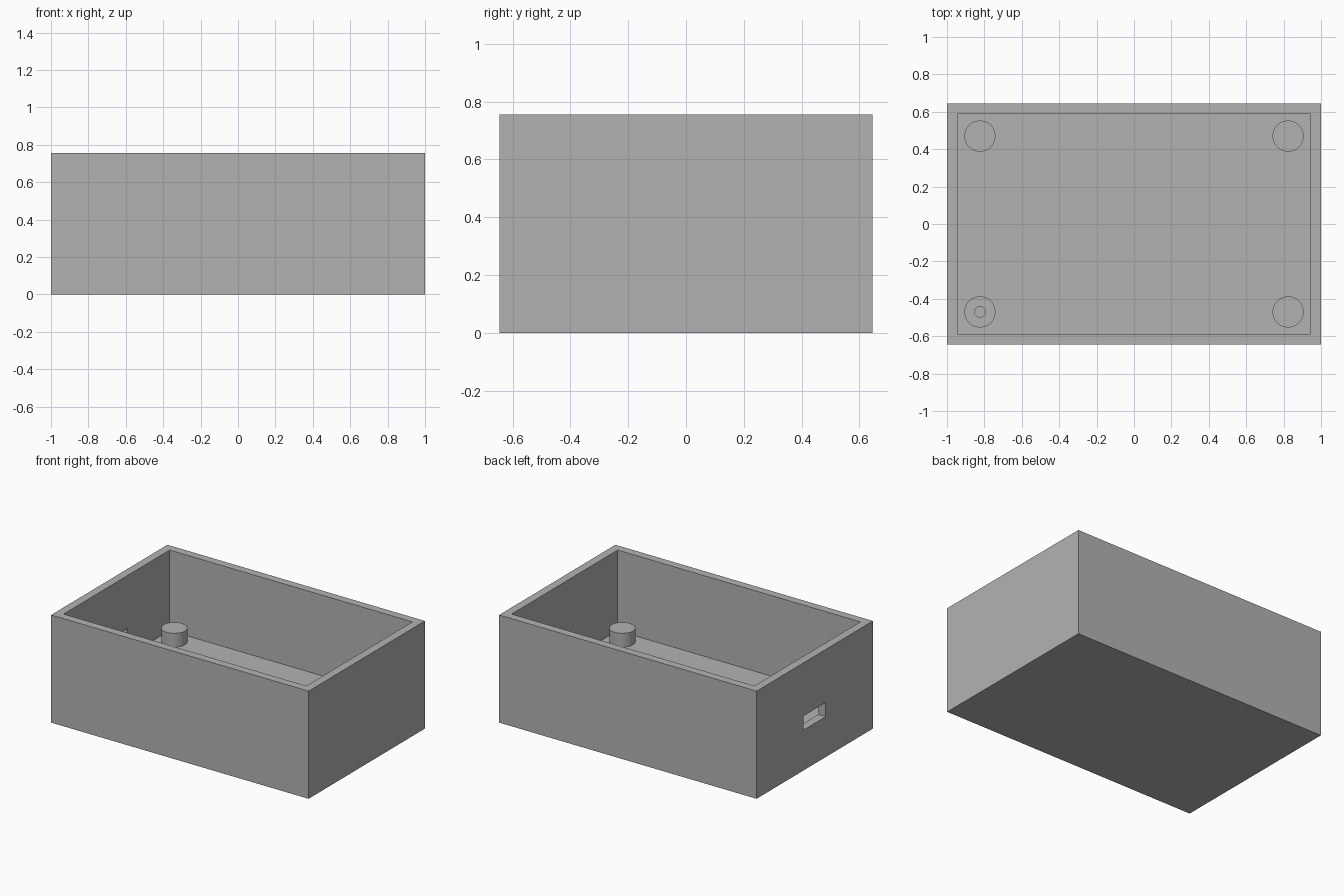
import bpy
import math

old = bpy.data.objects.get("Cube")
if old:
    bpy.data.objects.remove(old, do_unlink=True)

HALF_X, HALF_Y, HEIGHT = 1.0, 0.645, 0.756
WALL, FLOOR, POST_TOP = 0.057, 0.19, 0.287
POST_X, POST_Y, POST_R, HOLE_R = 0.824, 0.47, 0.083, 0.028

grey = bpy.data.materials.new("plain_grey")
grey.use_nodes = True
colour = (0.45, 0.45, 0.45, 1)
grey.diffuse_color = colour
grey.node_tree.nodes["Principled BSDF"].inputs["Base Color"].default_value = colour


def box(name, low, high):
    """Box between two opposite corners."""
    centre = [(a + b) / 2 for a, b in zip(low, high)]
    bpy.ops.mesh.primitive_cube_add(size=1, location=centre)
    ob = bpy.context.object
    ob.name = name
    ob.scale = [b - a for a, b in zip(low, high)]
    bpy.ops.object.transform_apply(location=True, rotation=False, scale=True)
    ob.data.materials.append(grey)
    return ob


def cylinder(name, x, y, radius, bottom, top):
    bpy.ops.mesh.primitive_cylinder_add(
        vertices=48, radius=radius, depth=top - bottom,
        location=(x, y, (bottom + top) / 2))
    ob = bpy.context.object
    ob.name = name
    ob.data.materials.append(grey)
    return ob


def cut(target, cutter):
    """Subtract the cutter, then discard it."""
    mod = target.modifiers.new("cut", "BOOLEAN")
    mod.operation = "DIFFERENCE"
    mod.solver = "EXACT"
    mod.object = cutter
    bpy.context.view_layer.objects.active = target
    bpy.ops.object.modifier_apply(modifier=mod.name)
    bpy.data.objects.remove(cutter, do_unlink=True)


# Open case with a thick floor
case = box("case", (-HALF_X, -HALF_Y, 0), (HALF_X, HALF_Y, HEIGHT))
cut(case, box("cavity_cutter", (WALL - HALF_X, WALL - HALF_Y, FLOOR),
              (HALF_X - WALL, HALF_Y - WALL, HEIGHT + 0.1)))

# Port slot through one end wall
cut(case, box("slot_cutter", (-HALF_X - 0.1, -0.122, 0.284),
              (WALL - HALF_X + 0.05, 0.122, 0.383)))

# Four mounting posts, one with a screw hole
for side, sx in (("right", -1), ("left", 1)):
    for end, sy in (("front", -1), ("back", 1)):
        x, y = sx * POST_X, sy * POST_Y
        post = cylinder(f"{end}_{side}_post", x, y, POST_R, FLOOR, POST_TOP)
        if (side, end) == ("right", "front"):
            cut(post, cylinder("hole_cutter", x, y, HOLE_R,
                               FLOOR - 0.1, POST_TOP + 0.1))
        bpy.ops.object.select_all(action="DESELECT")
        post.select_set(True)
        bpy.context.view_layer.objects.active = post
        bpy.ops.object.shade_smooth_by_angle(angle=math.radians(40))
